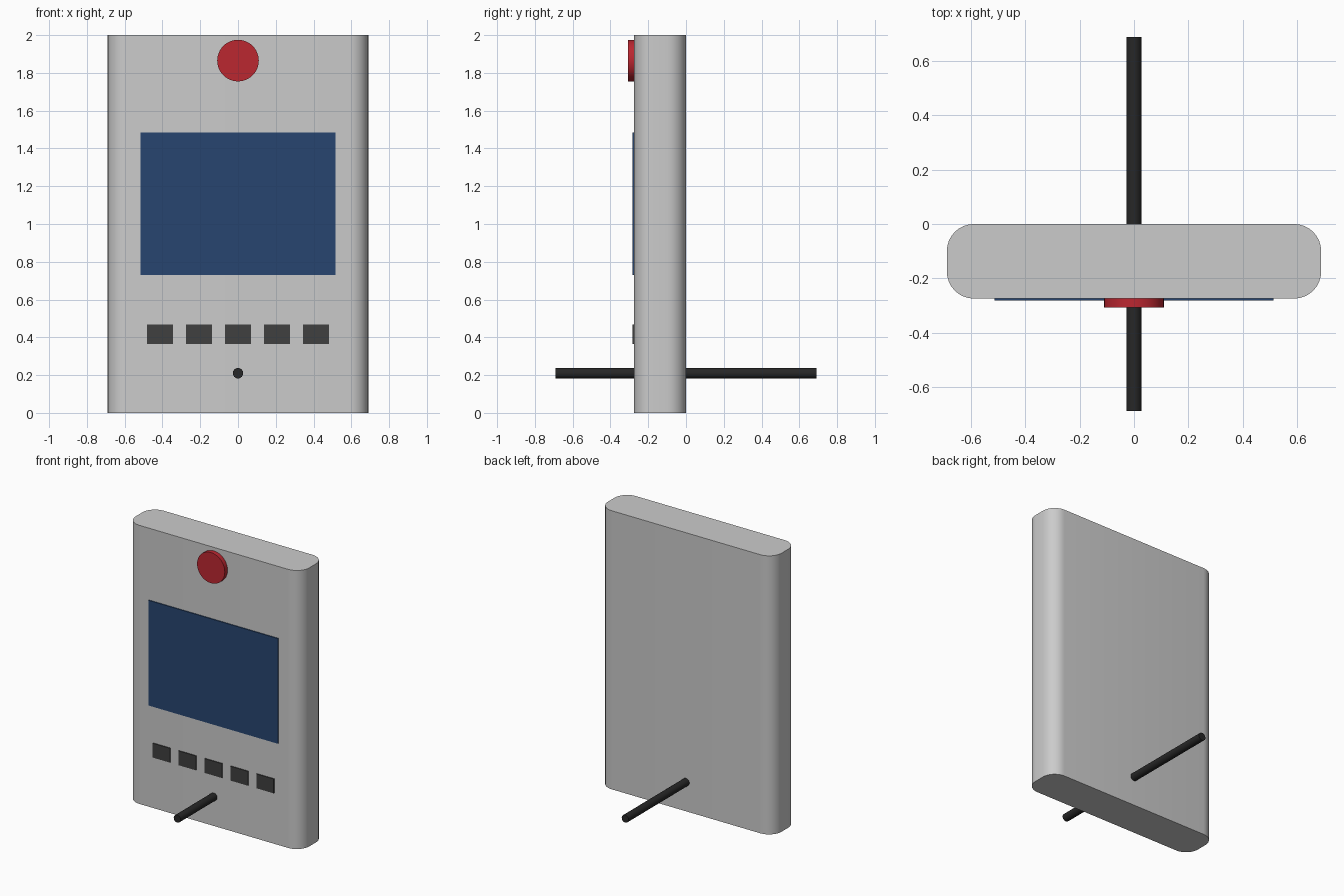
import bpy
from math import radians

if "Cube" in bpy.data.objects:
    bpy.data.objects.remove(bpy.data.objects["Cube"])

FRONT = -0.275


def material(name, rgb):
    mat = bpy.data.materials.new(name)
    mat.diffuse_color = (*rgb, 1)
    mat.use_nodes = True
    mat.node_tree.nodes["Principled BSDF"].inputs["Base Color"].default_value = mat.diffuse_color
    return mat


def box(name, x, y, z, mat=None):
    """Box spanning the given (min, max) ranges."""
    bpy.ops.mesh.primitive_cube_add(size=1, location=[sum(r) / 2 for r in (x, y, z)])
    ob = bpy.context.object
    ob.name = name
    ob.scale = [r[1] - r[0] for r in (x, y, z)]
    bpy.ops.object.transform_apply(location=False, rotation=False, scale=True)
    if mat:
        ob.data.materials.append(mat)
    return ob


def rod(name, radius, y, z, mat, sides):
    """Cylinder lying along y."""
    bpy.ops.mesh.primitive_cylinder_add(
        vertices=sides, radius=radius, depth=y[1] - y[0],
        location=(0, sum(y) / 2, z), rotation=(radians(90), 0, 0))
    ob = bpy.context.object
    ob.name = name
    ob.data.materials.append(mat)
    bpy.ops.object.shade_smooth_by_angle(angle=radians(40))
    return ob


red = material("red", (0.5, 0.02, 0.03))
blue = material("screen_blue", (0.02, 0.06, 0.16))
dark = material("key_black", (0.05, 0.05, 0.05))
black = material("black", (0.02, 0.02, 0.02))

# Housing with rounded vertical edges
body = box("housing", (-0.69, 0.69), (FRONT, 0), (0, 2))
weights = body.data.attributes.new("bevel_weight_edge", "FLOAT", "EDGE")
for edge in body.data.edges:
    a, b = (body.data.vertices[i].co for i in edge.vertices)
    weights.data[edge.index].value = float(abs(a.z - b.z) > 1)
bevel = body.modifiers.new("rounded_sides", "BEVEL")
bevel.limit_method = "WEIGHT"
bevel.width = 0.1
bevel.segments = 8
bpy.ops.object.modifier_apply(modifier=bevel.name)
bpy.ops.object.shade_smooth_by_angle(angle=radians(40))

# Screen and row of five keys
box("screen", (-0.515, 0.515), (FRONT - 0.007, FRONT + 0.007), (0.73, 1.485), blue)
for i in range(5):
    cx = (i - 2) * 0.206
    box(f"key_{i + 1}", (cx - 0.069, cx + 0.069),
        (FRONT - 0.007, FRONT + 0.007), (0.365, 0.468), dark)

# Red button near the top
rod("alarm_button", 0.11, (-0.307, FRONT + 0.01), 1.865, red, 48)

# Thin rod running through the housing
rod("through_rod", 0.0275, (-0.69, 0.69), 0.21, black, 24)
